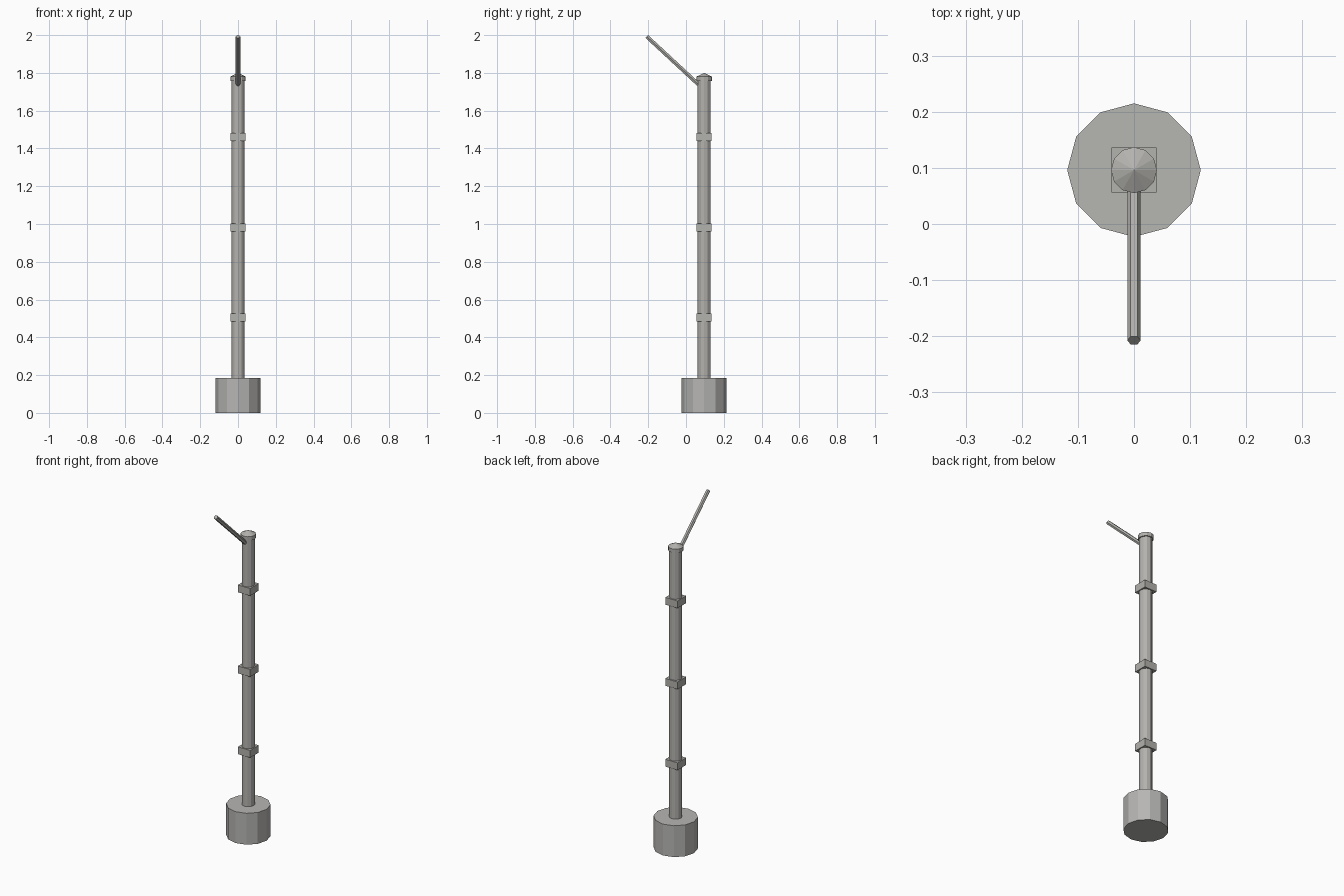
import bpy
import math
from mathutils import Vector

if "Cube" in bpy.data.objects:
    bpy.data.objects.remove(bpy.data.objects["Cube"])

CY = 0.096  # pole axis position in y


def material(name, rgb):
    m = bpy.data.materials.new(name)
    m.diffuse_color = (*rgb, 1.0)
    m.use_nodes = True
    m.node_tree.nodes["Principled BSDF"].inputs["Base Color"].default_value = m.diffuse_color
    return m


CONCRETE = material("concrete grey", (0.47, 0.465, 0.45))
STEEL = material("steel grey", (0.45, 0.445, 0.42))


def finish(name, mat):
    ob = bpy.context.object
    ob.name = name
    ob.data.materials.append(mat)
    return ob


def prism(name, sides, r, z0, z1, mat, r_top=None):
    bpy.ops.mesh.primitive_cone_add(
        vertices=sides, radius1=r, radius2=r if r_top is None else r_top,
        depth=z1 - z0, location=(0, CY, (z0 + z1) / 2))
    return finish(name, mat)


# Footing and pole
prism("base", 12, 0.119, 0.0, 0.185, CONCRETE)
prism("pole", 12, 0.035, 0.18, 1.765, STEEL)

# Cap: short collar with a shallow cone on top
prism("cap_collar", 12, 0.041, 1.757, 1.78, STEEL)
prism("cap_cone", 12, 0.041, 1.78, 1.80, STEEL, r_top=0.0)

# Square clamps along the pole
for i, z in enumerate((0.505, 0.982, 1.460)):
    bpy.ops.mesh.primitive_cube_add(size=1, location=(0, CY, z))
    clamp = finish(f"clamp_{i + 1}", STEEL)
    clamp.scale = (0.080, 0.080, 0.043)

# Slanted six-sided arm reaching forward and up
start, tip = Vector((0, 0.066, 1.739)), Vector((0, -0.2074, 1.9924))
axis = tip - start
bpy.ops.mesh.primitive_cylinder_add(
    vertices=6, radius=0.012, depth=axis.length, location=(start + tip) / 2)
arm = finish("arm", STEEL)
# Tilt about x, with the hexagon's corners out to the sides
for v in arm.data.vertices:
    v.co = Vector((-v.co.y, v.co.x, v.co.z))
arm.rotation_euler = (math.atan2(-axis.y, axis.z), 0, 0)
